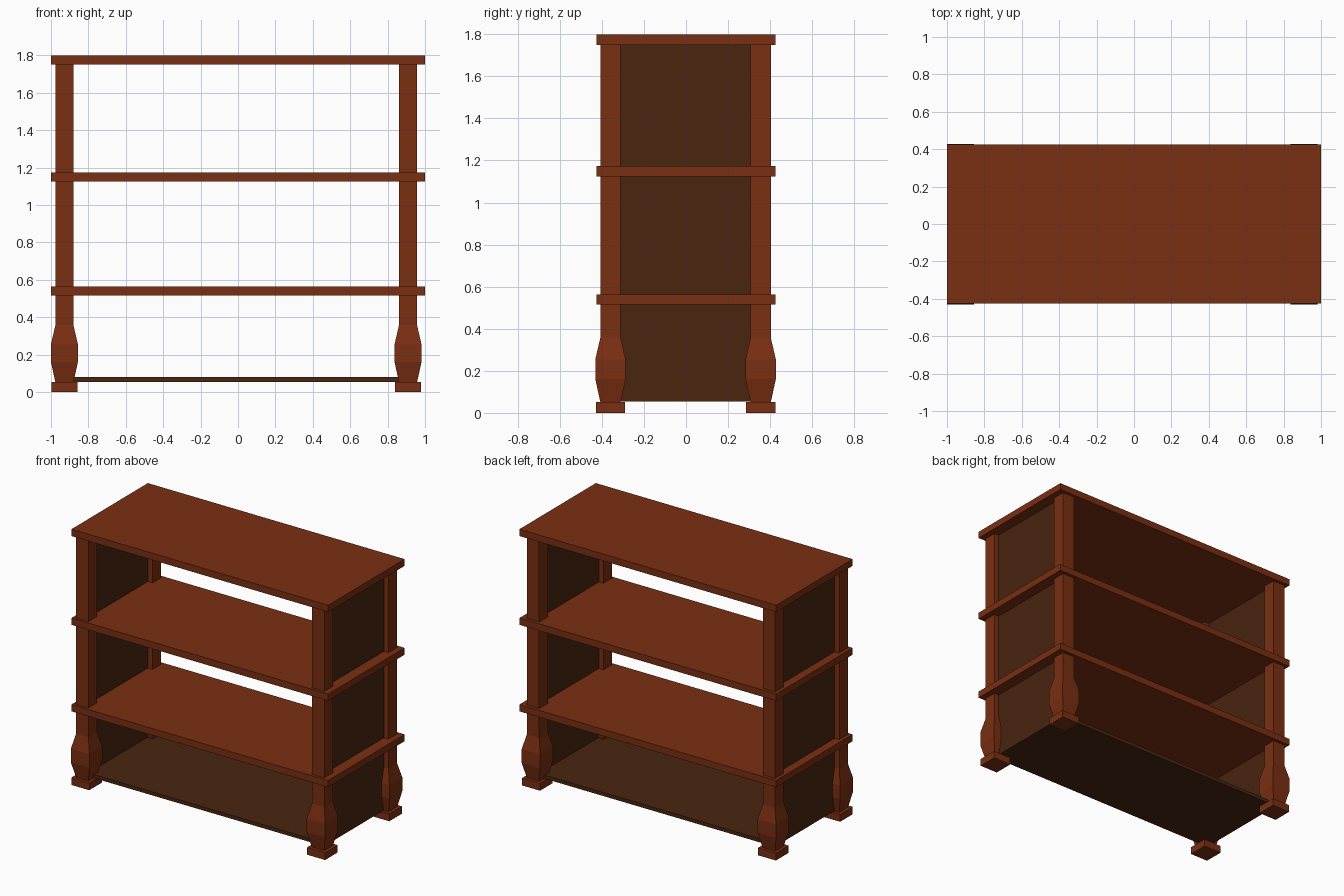
import bpy, bmesh

if "Cube" in bpy.data.objects:
    bpy.data.objects.remove(bpy.data.objects["Cube"])


def material(name, rgb):
    m = bpy.data.materials.new(name)
    m.diffuse_color = (*rgb, 1)
    m.use_nodes = True
    m.node_tree.nodes["Principled BSDF"].inputs["Base Color"].default_value = m.diffuse_color
    return m


wood = material("red_brown_wood", (0.195, 0.028, 0.006))
dark = material("dark_brown_panel", (0.067, 0.018, 0.005))


def finish(name, bm, mat):
    bmesh.ops.recalc_face_normals(bm, faces=bm.faces)
    mesh = bpy.data.meshes.new(name)
    bm.to_mesh(mesh)
    bm.free()
    mesh.materials.append(mat)
    ob = bpy.data.objects.new(name, mesh)
    bpy.context.collection.objects.link(ob)
    return ob


def square_loft(bm, cx, cy, profile):
    """Stack square rings (z, half width) into a closed column."""
    rings = [[bm.verts.new((cx + sx * h, cy + sy * h, z))
              for sx, sy in ((-1, -1), (1, -1), (1, 1), (-1, 1))]
             for z, h in profile]
    for a, b in zip(rings, rings[1:]):
        for i in range(4):
            j = (i + 1) % 4
            bm.faces.new((a[i], a[j], b[j], b[i]))
    bm.faces.new(rings[0])
    bm.faces.new(rings[-1])


def box(name, lo, hi, mat):
    bm = bmesh.new()
    bmesh.ops.create_cube(bm, size=1)
    for v in bm.verts:
        v.co = [(a + b) / 2 + c * (b - a) for a, b, c in zip(lo, hi, v.co)]
    return finish(name, bm, mat)


# three boards
for name, z in (("lower_shelf", 0.516), ("middle_shelf", 1.125), ("top_board", 1.75)):
    box(name, (-1, -0.425, z), (1, 0.425, z + 0.048), wood)

# corner posts with a swollen lower part, each on a square foot
leg_x = {"left": -0.928, "right": 0.909}
leg_y = {"front": -0.359, "back": 0.355}
for xn, x in leg_x.items():
    for yn, y in leg_y.items():
        bm = bmesh.new()
        square_loft(bm, x, y, [(0.05, 0.048), (0.16, 0.072), (0.255, 0.072),
                               (0.358, 0.048), (1.752, 0.048)])
        finish(f"{yn}_{xn}_post", bm, wood)
        box(f"{yn}_{xn}_foot", (x - 0.07, y - 0.07, 0), (x + 0.07, y + 0.07, 0.052), wood)

# thin dark side panels between the posts
for xn, x in leg_x.items():
    box(f"{xn}_side_panel", (x - 0.012, -0.355, 0.055), (x + 0.012, 0.352, 1.752), dark)

# dark bottom panel
box("bottom_panel", (-0.94, -0.357, 0.054), (0.921, 0.354, 0.079), dark)
